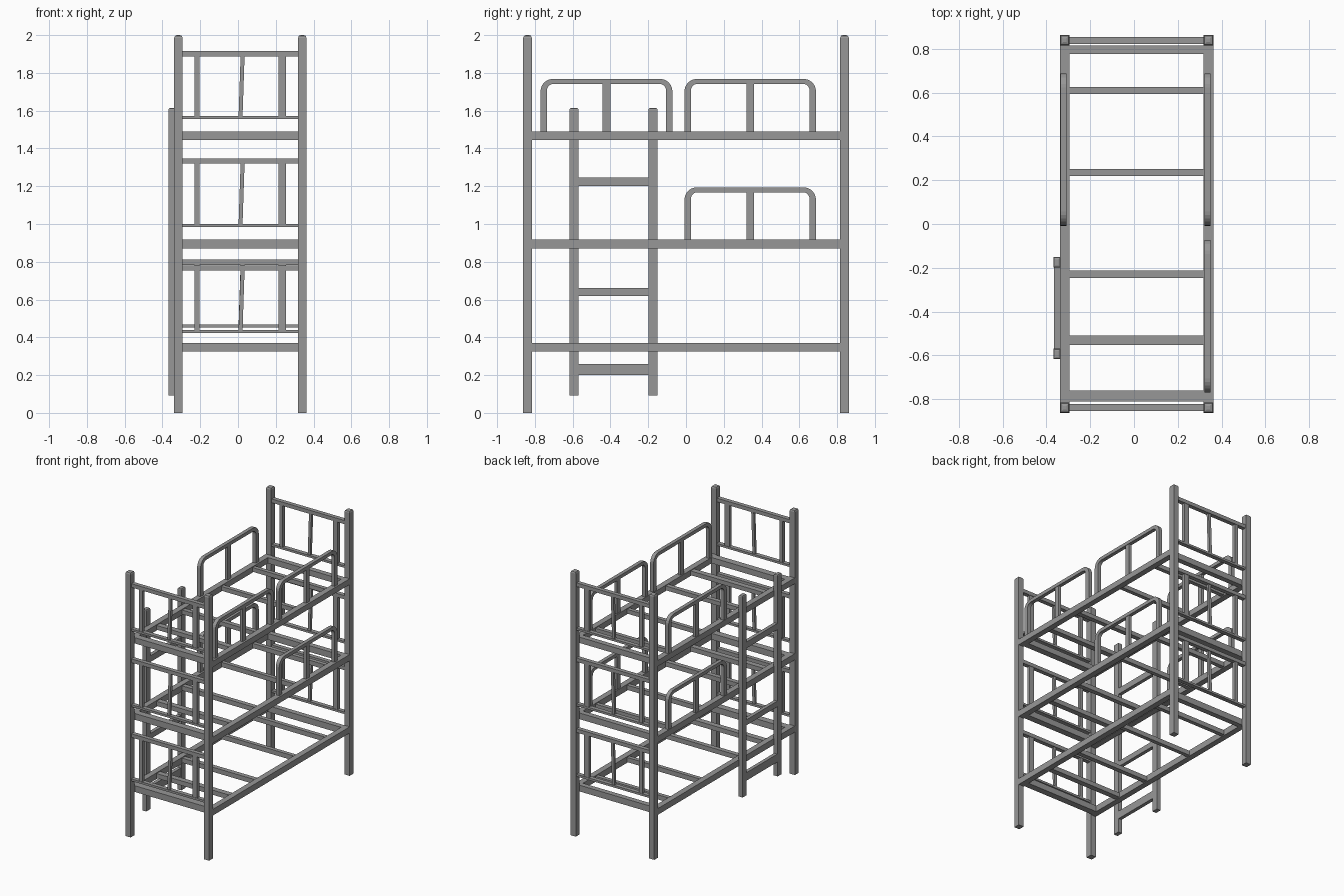
import bpy, bmesh, math
from mathutils import Matrix

if "Cube" in bpy.data.objects:
    bpy.data.objects.remove(bpy.data.objects["Cube"])

steel = bpy.data.materials.new("grey_steel")
steel.diffuse_color = (0.31, 0.31, 0.31, 1)
steel.use_nodes = True
steel.node_tree.nodes["Principled BSDF"].inputs["Base Color"].default_value = steel.diffuse_color


def finish(bm, name):
    bmesh.ops.recalc_face_normals(bm, faces=bm.faces)
    me = bpy.data.meshes.new(name)
    bm.to_mesh(me)
    bm.free()
    me.materials.append(steel)
    ob = bpy.data.objects.new(name, me)
    bpy.context.collection.objects.link(ob)
    return ob


def box(name, x0, x1, y0, y1, z0, z1, chamfer=0, lean=0):
    """Box by its limits; chamfer trims the top edges, lean shifts the top in x."""
    bm = bmesh.new()
    bmesh.ops.create_cube(bm, size=1, matrix=Matrix.Translation(
        ((x0 + x1) / 2, (y0 + y1) / 2, (z0 + z1) / 2)) @ Matrix.Diagonal((x1 - x0, y1 - y0, z1 - z0, 1)))
    mid = (z0 + z1) / 2
    for v in bm.verts:
        if v.co.z > mid:
            v.co.x += lean
    if chamfer:
        top = [e for e in bm.edges if all(v.co.z > mid for v in e.verts)]
        bmesh.ops.bevel(bm, geom=top, offset=chamfer, segments=2, profile=0.5, affect='EDGES')
    return finish(bm, name)


def arch(y0, y1, z0, z1, r):
    """Path of an upside-down U with rounded corners."""
    pts = [(y0, z0)]
    for cy, a0 in ((y0 + r, 180), (y1 - r, 90)):
        for i in range(7):
            a = math.radians(a0 - 15 * i)
            pts.append((cy + r * math.cos(a), z1 - r + r * math.sin(a)))
    return pts + [(y1, z0)]


def guard(name, x0, x1, y0, y1, z0, z1):
    outer = arch(y0, y1, z0, z1, 0.065)
    inner = arch(y0 + 0.034, y1 - 0.034, z0, z1 - 0.026, 0.035)
    bm = bmesh.new()
    rings = []
    for o, i in zip(outer, inner):
        rings.append([bm.verts.new(c) for c in
                      ((x0, *o), (x1, *o), (x1, *i), (x0, *i))])
    for a, b in zip(rings, rings[1:]):
        for k in range(4):
            bm.faces.new((a[k], a[(k + 1) % 4], b[(k + 1) % 4], b[k]))
    bm.faces.new(rings[0])
    bm.faces.new(rings[-1])
    finish(bm, name)
    m = (y0 + y1) / 2
    box(name + "_bar", x0 + 0.003, x1 - 0.003, m - 0.02, m + 0.02, z0, z1 - 0.02)


XL, XR = (-0.338, -0.294), (0.318, 0.362)

# Corner posts with rounded caps
for x0, x1 in (XL, XR):
    for y0, y1 in ((-0.862, -0.816), (0.816, 0.862)):
        box("corner_post", x0, x1, y0, y1, 0, 2, chamfer=0.014)

# Three bed frames: (rail bottom, rail top)
for z0, z1 in ((0.324, 0.371), (0.87, 0.917), (1.446, 1.49)):
    for x0, x1 in (XL, XR):
        box("side_rail", x0, x1, -0.817, 0.817, z0, z1)
    for y0, y1 in ((-0.81, -0.76), (0.776, 0.816)):
        box("end_rail", XL[1], XR[0], y0, y1, z0, z1)
    for y0, y1 in ((-0.552, -0.51), (-0.247, -0.212), (0.22, 0.25), (0.594, 0.625)):
        box("bed_slat", XL[1], XR[0], y0, y1, z0 + 0.006, z1 - 0.006)

# End panels: two crossbars and three uprights
def end_panel(y, zb, zt):
    y0, y1 = y - 0.016, y + 0.016
    box("panel_top_bar", XL[1], XR[0], y0, y1, zt - 0.028, zt)
    box("panel_bottom_bar", XL[1], XR[0], y0, y1, zb, zb + 0.016)
    lo, hi = zb + 0.012, zt - 0.02
    box("panel_left_upright", -0.231, -0.204, y0 + 0.003, y1 - 0.003, lo, hi)
    box("panel_middle_upright", 0.003, 0.024, y0 + 0.006, y1 - 0.006, lo, hi, lean=0.011)
    box("panel_right_upright", 0.215, 0.255, y0 + 0.003, y1 - 0.003, lo, hi)


for y, first in ((-0.838, (0.424, 0.781)), (0.838, (0.452, 0.812))):
    for zb, zt in (first, (0.985, 1.347), (1.557, 1.915)):
        end_panel(y, zb, zt)

# Guard hoops on the two upper beds
GL, GR = (-0.336, -0.308), (0.322, 0.35)
for z0, z1 in ((0.912, 1.194), (1.485, 1.768)):
    guard("left_guard", *GL, -0.008, 0.688, z0, z1)
    guard("right_guard", *GR, -0.008, 0.688, z0, z1)
guard("right_guard_front", *GR, -0.77, -0.072, 1.485, 1.768)

# Ladder on the left side
LX = (-0.368, -0.335)
for y0, y1 in ((-0.617, -0.569), (-0.199, -0.151)):
    box("ladder_upright", *LX, y0, y1, 0.092, 1.615, chamfer=0.01)
for z0, z1 in ((0.2, 0.26), (0.618, 0.66), (1.2, 1.247)):
    box("ladder_rung", LX[0] + 0.003, LX[1] - 0.003, -0.57, -0.198, z0, z1)
